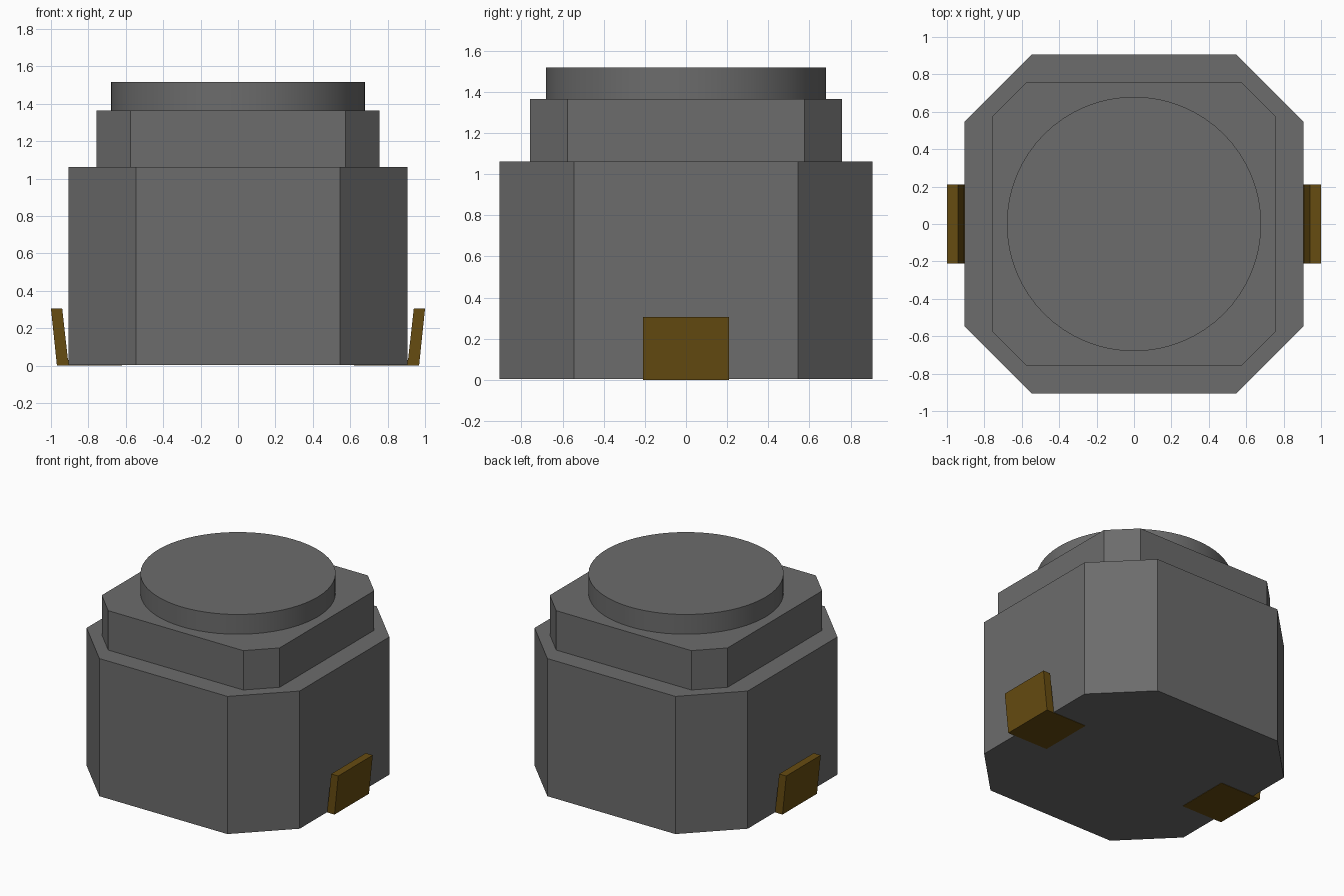
import bpy
import bmesh
import math

cube = bpy.data.objects.get("Cube")
if cube:
    bpy.data.objects.remove(cube)


def make_material(name, colour):
    mat = bpy.data.materials.new(name)
    mat.use_nodes = True
    mat.diffuse_color = colour
    mat.node_tree.nodes["Principled BSDF"].inputs["Base Color"].default_value = colour
    return mat


def extrude_profile(name, points, direction, mat):
    """Extrude a closed planar outline along a direction into a solid."""
    bm = bmesh.new()
    face = bm.faces.new([bm.verts.new(p) for p in points])
    result = bmesh.ops.extrude_face_region(bm, geom=[face], use_keep_orig=True)
    moved = [v for v in result["geom"] if isinstance(v, bmesh.types.BMVert)]
    bmesh.ops.translate(bm, verts=moved, vec=direction)
    bmesh.ops.recalc_face_normals(bm, faces=bm.faces)
    mesh = bpy.data.meshes.new(name)
    bm.to_mesh(mesh)
    bm.free()
    mesh.materials.append(mat)
    obj = bpy.data.objects.new(name, mesh)
    bpy.context.collection.objects.link(obj)
    return obj


def chamfered_block(name, half, flat, bottom, top, mat):
    """Square block with its four upright corners cut off."""
    outline = [(half, -flat), (half, flat), (flat, half), (-flat, half),
               (-half, flat), (-half, -flat), (-flat, -half), (flat, -half)]
    return extrude_profile(name, [(x, y, bottom) for x, y in outline],
                           (0, 0, top - bottom), mat)


grey = make_material("dark grey plastic", (0.15, 0.15, 0.15, 1))
gold = make_material("dull gold metal", (0.134, 0.072, 0.0055, 1))

# Stepped housing
chamfered_block("lower_housing", 0.907, 0.545, 0.003, 1.062, grey)
chamfered_block("upper_housing", 0.757, 0.575, 1.062, 1.365, grey)

# Round cap
bpy.ops.mesh.primitive_cylinder_add(vertices=64, radius=0.68, depth=0.152,
                                    location=(0, 0, 1.441))
cap = bpy.context.object
cap.name = "round_cap"
cap.data.materials.append(grey)
bpy.ops.object.shade_smooth_by_angle(angle=math.radians(30))

# Bent contact tabs: a flat foot under the housing and a leaning upright
tab_profile = [(0.62, 0), (0.968, 0), (1, 0.305), (0.94, 0.305),
               (0.909, 0.03), (0.62, 0.03)]
for name, side in (("left_contact", 1), ("right_contact", -1)):
    extrude_profile(name, [(side * x, -0.21, z) for x, z in tab_profile],
                    (0, 0.42, 0), gold)
